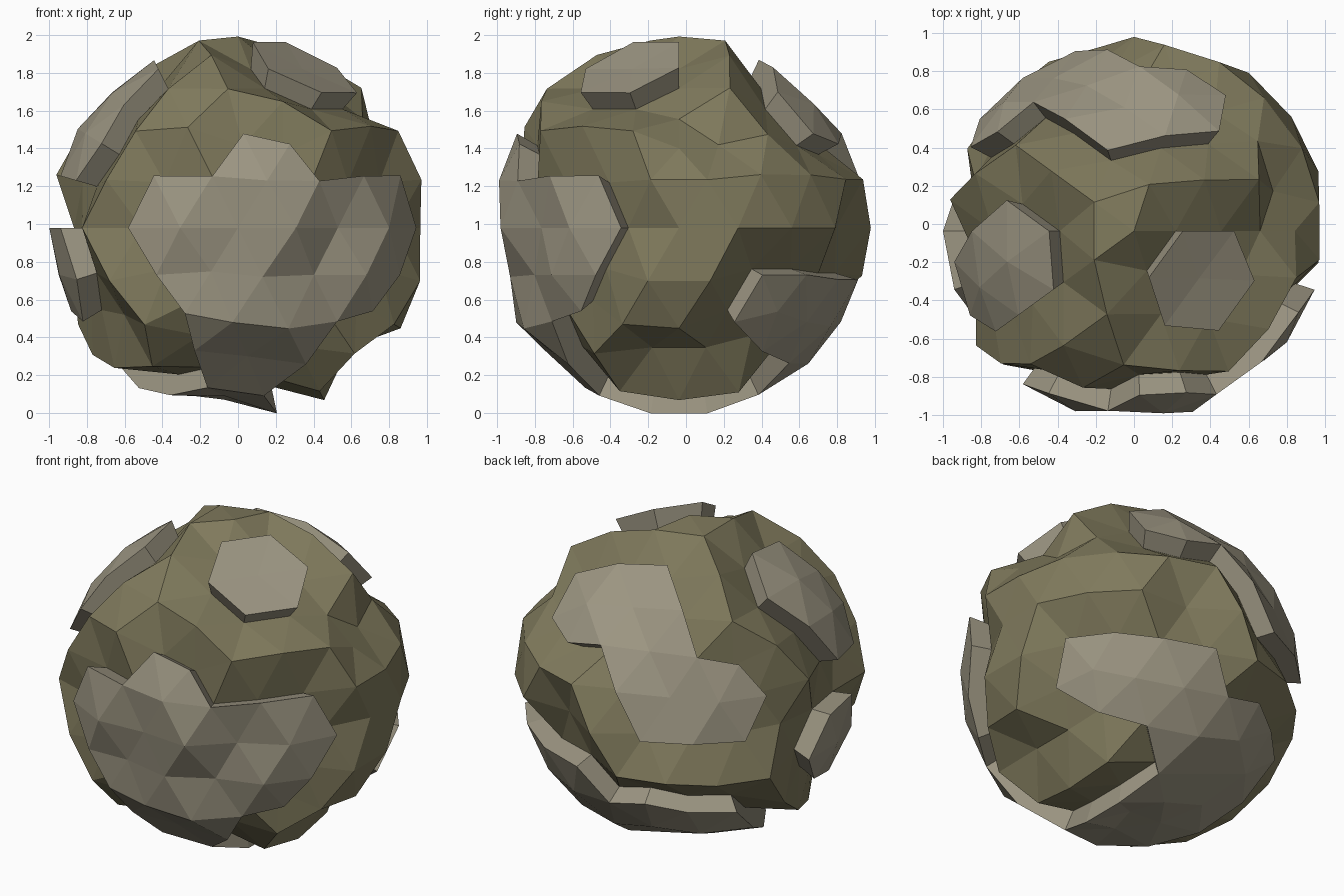
import bpy, bmesh, random
from math import radians, sin, cos
from mathutils import Vector

if "Cube" in bpy.data.objects:
    bpy.data.objects.remove(bpy.data.objects["Cube"])

random.seed(4)
CENTRE = Vector((0, -0.037, 0.98))
HIGH, LOW, PLATE = 1.019, 0.868, 0.993
LATS = [90, 74, 60, 45, 29, 15, 0, -15, -29, -45, -60, -74, -90]   # rows of the ball, top to bottom


def material(name, rgb):
    m = bpy.data.materials.new(name)
    m.diffuse_color = (*rgb, 1)
    m.use_nodes = True
    m.node_tree.nodes["Principled BSDF"].inputs["Base Color"].default_value = m.diffuse_color
    return m


def finish(bm, name, mat):
    bmesh.ops.recalc_face_normals(bm, faces=bm.faces[:])
    me = bpy.data.meshes.new(name)
    bm.to_mesh(me)
    bm.free()
    ob = bpy.data.objects.new(name, me)
    ob.location = CENTRE
    me.materials.append(mat)
    bpy.context.collection.objects.link(ob)


def unit_ball():
    bm = bmesh.new()
    bmesh.ops.create_icosphere(bm, subdivisions=3, radius=1)
    bm.verts.ensure_lookup_table()
    return bm


def vertex_at(bm, row, lon):
    la, lo = radians(LATS[row]), radians(lon)
    d = Vector((cos(la) * cos(lo), cos(la) * sin(lo), sin(la)))
    return max(bm.verts, key=lambda v: v.co.dot(d))


def plate_faces(bm, hubs):
    return {f for row, lons in hubs for lon in lons for f in vertex_at(bm, row, lon).link_faces}


def key(v):
    return tuple(round(c, 3) + 0.0 for c in v.co)


def radii(bm, table):
    """Radius for each listed point, keyed by its place on the unit ball."""
    return {key(vertex_at(bm, row, lon)): r for r, pts in table.items() for row, lon in pts}


# Each plate is the union of the triangles around its hub points: (row, longitudes)
PLATES = {
    "top_plate": [(2, [-36])],
    "upper_left_plate": [(3, [192]), (4, [198])],
    "lower_left_plate": [(7, [189])],
    "back_plate": [(3, [72, 96]), (4, [108]), (5, [117, 135])],
    "front_and_base_plate": [
        (5, [-81]), (6, [-108, -90, -72, -54, -36]), (7, [-99, -81, -63, -45]),
        (8, [-90, -72, 36, 54, 72]), (9, [-84, 84, 108, 132]),
        (10, [108, 144]), (11, [108, 180, 252]), (12, [0])],
}
# Hollows and dents: radius -> points (row, longitude)
ROCK_DENTS = {0.875: [(3, 0), (9, 12), (9, -12), (8, 216), (4, 18), (6, 162), (6, 72)],
              0.94: [(4, 0), (4, 36)], 0.965: [(6, 0)]}
PLATE_DENTS = {0.9: [(12, 0), (6, -54), (7, -63)],
               0.92: [(6, -90), (7, -99), (11, 180), (11, 252)],
               0.94: [(7, -81), (11, 108), (10, 144), (10, 108), (9, -84), (2, -36),
                      (3, 96), (4, 108), (5, 117)],
               1.015: [(11, 36), (11, -36), (1, 0), (1, -72), (8, -72), (8, -108)]}
olive = material("olive_rock", (0.215, 0.195, 0.108))
grey = material("grey_rock", (0.335, 0.305, 0.225))

# Rocky ball: high ground, sunk wherever a plate sits and in a few hollows
bm = unit_ball()
sunk = {v for hubs in PLATES.values() for f in plate_faces(bm, hubs) for v in f.verts}
dents = radii(bm, ROCK_DENTS)
for v in bm.verts:
    ground = LOW if v in sunk else HIGH + random.uniform(-0.008, 0.006)
    v.co *= dents.get(key(v), ground)
finish(bm, "rock_ball", olive)

# Raised plates: thick shells with radial side walls
for name, hubs in PLATES.items():
    bm = unit_ball()
    dents = radii(bm, PLATE_DENTS)
    keep = plate_faces(bm, hubs)
    bmesh.ops.delete(bm, geom=[f for f in bm.faces if f not in keep], context='FACES')
    out = bmesh.ops.extrude_face_region(bm, geom=bm.faces[:], use_keep_orig=True)
    raised = {v for v in out["geom"] if isinstance(v, bmesh.types.BMVert)}
    for v in bm.verts:
        top = dents.get(key(v), PLATE + random.uniform(-0.006, 0.006))
        v.co *= top if v in raised else LOW - 0.01
    finish(bm, name, grey)
